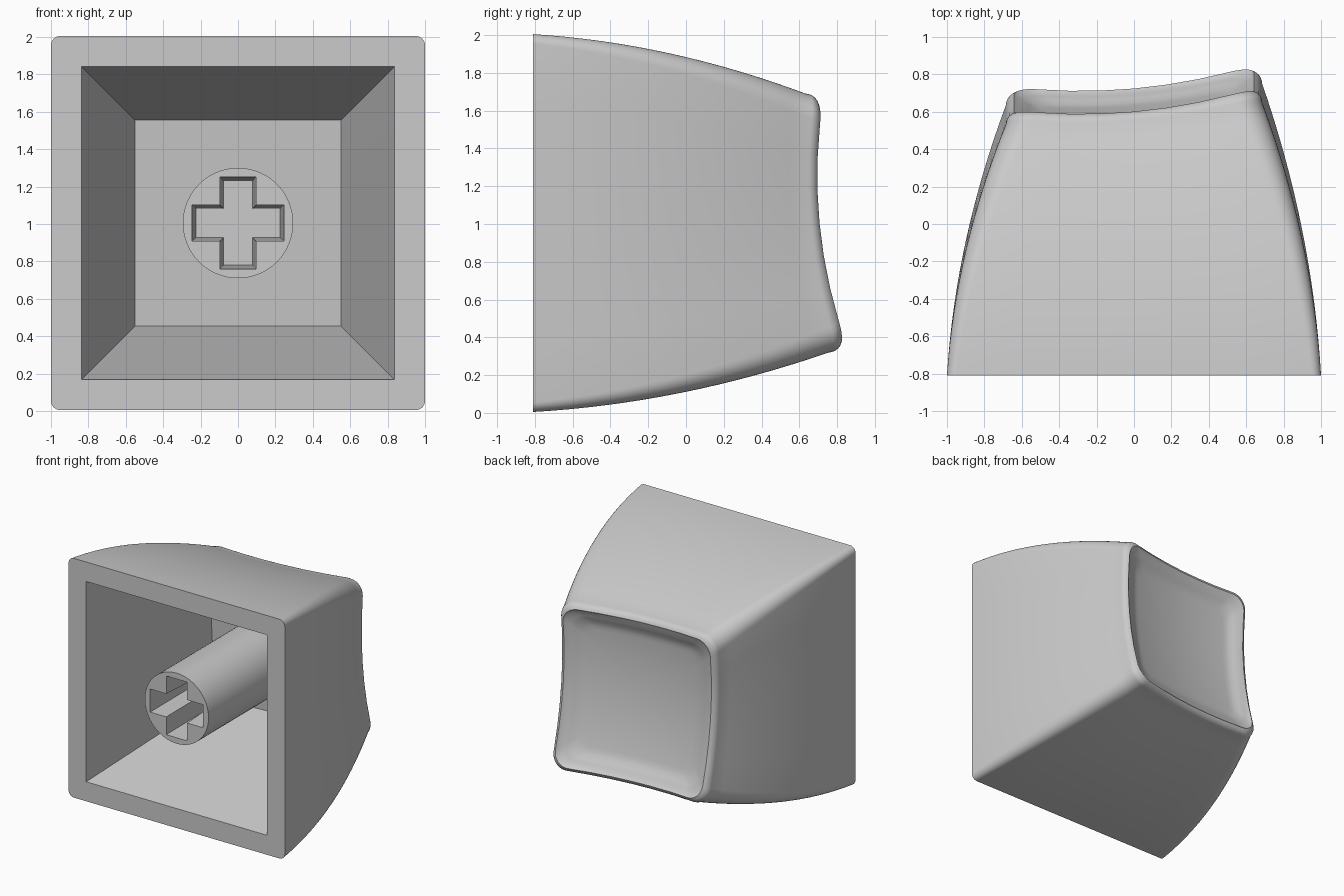
import bpy, bmesh, math
from mathutils import Vector

if "Cube" in bpy.data.objects:
    bpy.data.objects.remove(bpy.data.objects["Cube"])

FRONT = -0.81      # plane of the open side
MID = 1.005        # height of the axis
ARC = 8            # segments per rounded corner

grey = bpy.data.materials.new("light grey plastic")
grey.use_nodes = True
grey.diffuse_color = (0.6, 0.6, 0.6, 1)
grey.node_tree.nodes["Principled BSDF"].inputs["Base Color"].default_value = (0.6, 0.6, 0.6, 1)


def outline(half, radius, side=6):
    """Rounded square as (x, height above axis) points, with subdivided sides."""
    pts = []
    for q in range(4):
        mid = math.radians(45 + 90 * q)
        c = Vector((math.cos(mid), math.sin(mid))) * (half - radius) * math.sqrt(2)
        for i in range(ARC + 1):
            a = math.radians(90 * q + 90 * i / ARC)
            pts.append(c + Vector((math.cos(a), math.sin(a))) * radius)
        edge = Vector((math.cos(mid + math.pi / 2), math.sin(mid + math.pi / 2)))
        c2 = edge * (half - radius) * math.sqrt(2)
        a = math.radians(90 * (q + 1))
        end = c2 + Vector((math.cos(a), math.sin(a))) * radius
        start = pts[-1].copy()
        pts += [start.lerp(end, i / side) for i in range(1, side)]
    return pts


def crown(x, h):
    """Tilted, dished end surface."""
    return 0.585 + 0.085 * x - 0.09 * h + 0.14 * x * x + 0.17 * h * h


def floor(x, h):
    """Tilted plane of the inner floor."""
    return 0.48 + 0.07 * x - 0.07 * h


def loft(bm, rings):
    """Skin a list of equal-length rings and cap both ends."""
    loops = [[bm.verts.new(p) for p in ring] for ring in rings]
    for a, b in zip(loops, loops[1:]):
        for i in range(len(a)):
            j = (i + 1) % len(a)
            bm.faces.new((a[i], a[j], b[j], b[i]))
    bm.faces.new(loops[0])
    bm.faces.new(loops[-1][::-1])


def finish(bm, name):
    bmesh.ops.remove_doubles(bm, verts=bm.verts, dist=0.0001)
    bmesh.ops.recalc_face_normals(bm, faces=bm.faces)
    mesh = bpy.data.meshes.new(name)
    bm.to_mesh(mesh)
    bm.free()
    obj = bpy.data.objects.new(name, mesh)
    bpy.context.collection.objects.link(obj)
    mesh.materials.append(grey)
    return obj


def smooth(obj):
    bpy.ops.object.select_all(action='DESELECT')
    obj.select_set(True)
    bpy.context.view_layer.objects.active = obj
    bpy.ops.object.shade_smooth_by_angle(angle=math.radians(35))


# Shell: inner floor, opening, curved outer walls, rounded rim and dish
rings = []
rings.append([(p.x, floor(p.x, p.y), MID + p.y) for p in outline(0.55, 0)])
rings.append([(p.x, FRONT, MID + p.y) for p in outline(0.837, 0)])

ROUND = 0.06
rim = outline(0.685, 0.13)
STEPS = 16
for s in range(STEPS + 1):
    u = s / STEPS
    half = 1 - 0.09 * u - 0.225 * u * u
    pts = outline(half, 0.05 + 0.08 * u)
    rings.append([(p.x, FRONT + u * (crown(r.x, r.y) - ROUND - FRONT), MID + p.y)
                  for p, r in zip(pts, rim)])

for s in range(1, 7):
    a = math.radians(15 * s)
    k = 1 - ROUND * (1 - math.cos(a)) / 0.685
    rings.append([(p.x * k, crown(p.x, p.y) - ROUND * (1 - math.sin(a)), MID + p.y * k)
                  for p in rim])

inner = 1 - ROUND / 0.685
DISH = 20
for s in range(1, DISH):
    k = inner * (1 - s / DISH)
    t = min(1, s / 4)
    sink = 0.035 * t * t * (3 - 2 * t)
    # blend from the rim edge into the lower dish
    rings.append([(p.x * k, crown(p.x * k, p.y * k) - sink, MID + p.y * k) for p in rim])

# match the rim crest to the dish surface for a continuous edge
rings[2 + STEPS + 6] = [(x, crown(x, z - MID), z) for x, y, z in rings[2 + STEPS + 6]]

bm = bmesh.new()
loft(bm, rings)
shell = finish(bm, "shell")
smooth(shell)

# Stem: round post from the floor to the open side
bm = bmesh.new()
SIDES = 64
circle = [(0.295 * math.cos(math.tau * i / SIDES), 0.295 * math.sin(math.tau * i / SIDES))
          for i in range(SIDES)]
loft(bm, [[(x, FRONT, MID + h) for x, h in circle],
          [(x, floor(x, h) + 0.01, MID + h) for x, h in circle]])
stem = finish(bm, "stem")


# Cross-shaped socket, slightly tapered
def cross(arm, width, y):
    quarter = [(arm, -width), (arm, width), (width, width)]
    pts = []
    for q in range(4):
        for x, h in quarter:
            for _ in range(q):
                x, h = -h, x
            pts.append((x, y, MID + h))
    return pts


bm = bmesh.new()
loft(bm, [cross(0.246, 0.097, FRONT - 0.02), cross(0.225, 0.078, FRONT + 0.6)])
cutter = finish(bm, "socket_cutter")
cutter.hide_render = True

cut = stem.modifiers.new("socket", 'BOOLEAN')
cut.operation = 'DIFFERENCE'
cut.solver = 'EXACT'
cut.object = cutter
bpy.context.view_layer.objects.active = stem
bpy.ops.object.modifier_apply(modifier=cut.name)
bpy.data.objects.remove(cutter)
smooth(stem)
